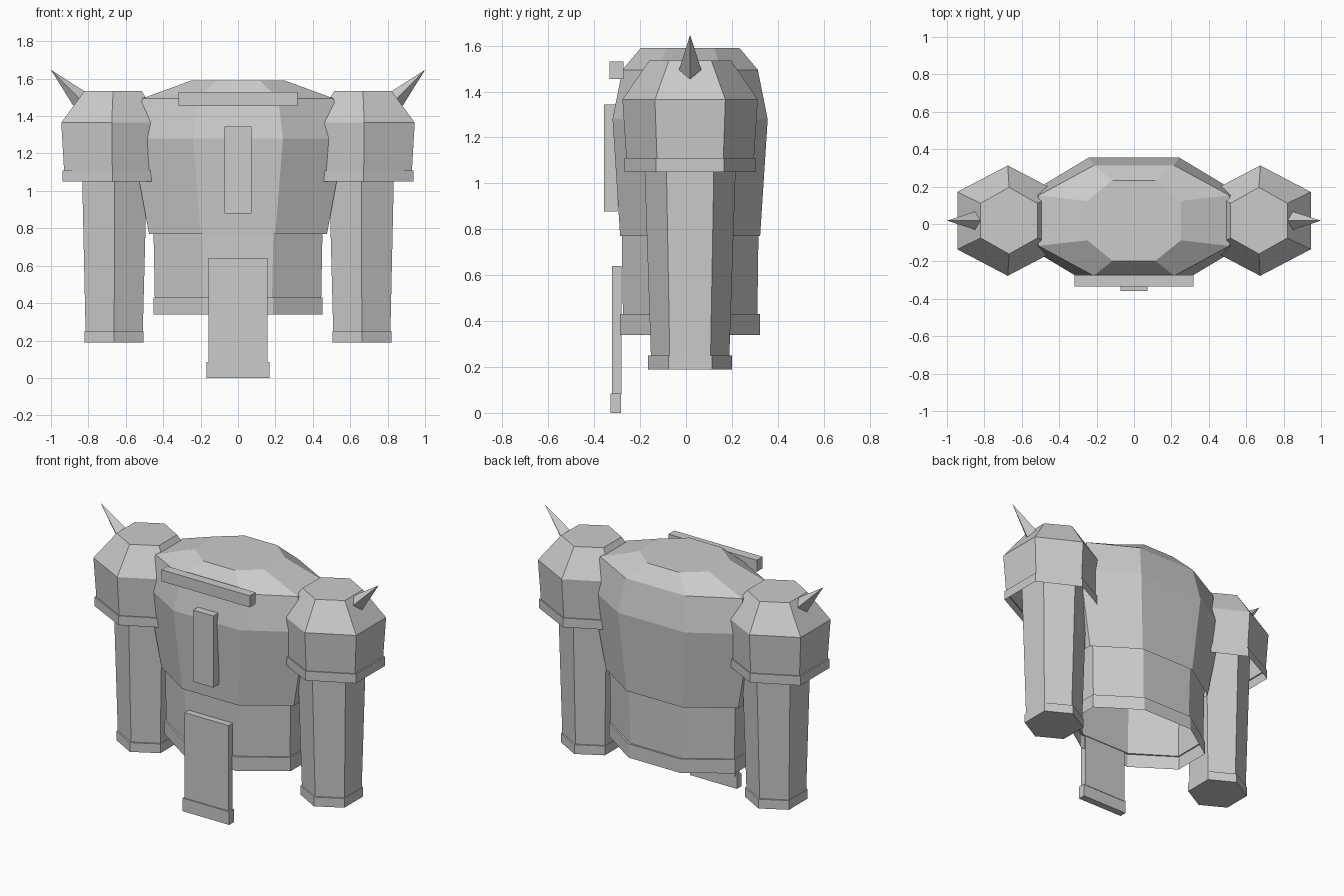
import bpy, bmesh
from mathutils import Vector

if "Cube" in bpy.data.objects:
    bpy.data.objects.remove(bpy.data.objects["Cube"])

YC = 0.018  # depth centre of the body parts

grey = bpy.data.materials.new("plain grey")
grey.diffuse_color = (0.6, 0.6, 0.6, 1)
grey.use_nodes = True
grey.node_tree.nodes["Principled BSDF"].inputs["Base Color"].default_value = grey.diffuse_color


def finish(bm, name):
    bmesh.ops.recalc_face_normals(bm, faces=bm.faces)
    me = bpy.data.meshes.new(name)
    bm.to_mesh(me)
    bm.free()
    me.materials.append(grey)
    ob = bpy.data.objects.new(name, me)
    bpy.context.collection.objects.link(ob)
    return ob


def octagon(hx, hy, cx, cy):
    return [(cx, -hy), (hx, -cy), (hx, cy), (cx, hy),
            (-cx, hy), (-hx, cy), (-hx, -cy), (-cx, -hy)]


def hexagon(hx, hy):
    return [(0, -hy), (hx, -hy * .52), (hx, hy * .52),
            (0, hy), (-hx, hy * .52), (-hx, -hy * .52)]


def loft(name, rings, cap_top=False, cap_bottom=False):
    """Rings from top to bottom: (z, x centre, outline)."""
    bm = bmesh.new()
    rows = [[bm.verts.new((xc + x, YC + y, z)) for x, y in pts] for z, xc, pts in rings]
    for a, b in zip(rows, rows[1:]):
        n = len(a)
        for i in range(n):
            j = (i + 1) % n
            bm.faces.new((a[i], a[j], b[j], b[i]))
    if cap_top:
        bm.faces.new(rows[0])
    if cap_bottom:
        bm.faces.new(rows[-1])
    return finish(bm, name)


def box(name, x, y0, y1, z0, z1):
    bm = bmesh.new()
    bmesh.ops.create_cube(bm, size=1)
    for v in bm.verts:
        v.co = (2 * x * v.co.x, (y0 + y1) / 2 + v.co.y * (y1 - y0),
                (z0 + z1) / 2 + v.co.z * (z1 - z0))
    return finish(bm, name)


# Chest shell, open underneath
loft("chest", [
    (1.59, 0, octagon(.25, .215, .115, .105)),
    (1.495, 0, octagon(.51, .295, .215, .135)),
    (1.28, 0, octagon(.57, .338, .24, .14)),
    (.77, 0, octagon(.476, .305, .20, .125)),
], cap_top=True)

# Skirt with hem, open underneath
loft("skirt", [
    (.80, 0, octagon(.452, .298, .19, .122)),
    (.43, 0, octagon(.445, .293, .182, .12)),
    (.43, 0, octagon(.453, .305, .187, .125)),
    (.34, 0, octagon(.453, .305, .187, .125)),
])

# Front plates
box("collar_bar", .318, -.333, -.273, 1.455, 1.53)
box("chest_strip", .073, -.358, -.298, .878, 1.343)
box("front_flap", .158, -.322, -.28, .08, .64)
box("front_flap_hem", .168, -.33, -.283, 0, .085)

for side, s in (("right", 1), ("left", -1)):
    # Shoulder guard with rim, open underneath
    loft(side + "_shoulder", [
        (1.535, s * .668, hexagon(.152, .178)),
        (1.365, s * .675, hexagon(.27, .295)),
        (1.11, s * .672, hexagon(.258, .278)),
        (1.11, s * .672, hexagon(.267, .285)),
        (1.05, s * .672, hexagon(.267, .285)),
    ], cap_top=True)

    # Sleeve with cuff
    loft(side + "_sleeve", [
        (1.20, s * .66, hexagon(.176, .203)),
        (.25, s * .662, hexagon(.153, .171)),
        (.25, s * .662, hexagon(.158, .183)),
        (.19, s * .662, hexagon(.158, .183)),
    ], cap_top=True, cap_bottom=True)

    # Spike: four-sided cone leaning outward
    r, k = .05, .05 * .7071
    bm = bmesh.new()
    tip = bm.verts.new((s * 1.0, YC, 1.647))
    c = Vector((s * .845, YC, 1.49))
    base = [bm.verts.new(c + Vector(o)) for o in
            ((s * k, 0, -k), (0, r, 0), (-s * k, 0, k), (0, -r, 0))]
    for i in range(4):
        bm.faces.new((base[i], base[(i + 1) % 4], tip))
    bm.faces.new(base)
    finish(bm, side + "_spike")
